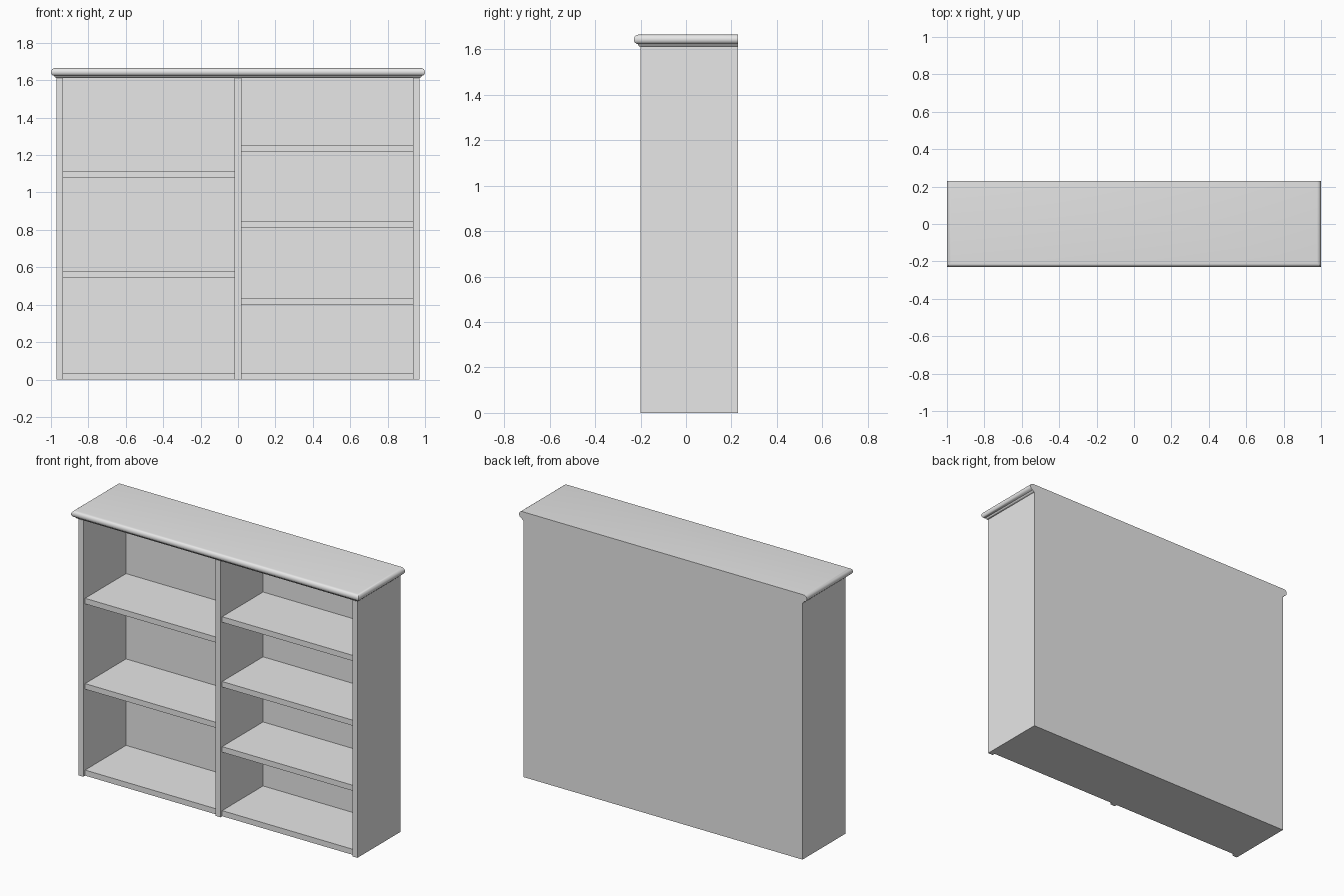
import bpy
import bmesh
from math import radians, sin, cos

cube = bpy.data.objects.get("Cube")
if cube:
    bpy.data.objects.remove(cube, do_unlink=True)

# Overall dimensions
HALF_W = 0.97        # outer half width of the carcass
FRONT, BACK = -0.20, 0.229
THICK = 0.035        # board thickness
PANEL = 0.005        # back panel thickness
SETBACK = 0.018      # shelves sit behind the upright fronts
CEILING, TOP = 1.612, 1.665
OVERHANG = 0.03

paint = bpy.data.materials.new("plain grey")
paint.use_nodes = True
GREY = (0.8, 0.8, 0.8, 1)
paint.diffuse_color = GREY
paint.node_tree.nodes["Principled BSDF"].inputs["Base Color"].default_value = GREY


def add_object(name, bm):
    bmesh.ops.recalc_face_normals(bm, faces=bm.faces)
    mesh = bpy.data.meshes.new(name)
    bm.to_mesh(mesh)
    bm.free()
    mesh.materials.append(paint)
    obj = bpy.data.objects.new(name, mesh)
    bpy.context.collection.objects.link(obj)
    return obj


def board(name, x0, x1, y0, y1, z0, z1):
    bm = bmesh.new()
    bmesh.ops.create_cube(bm, size=1)
    for v in bm.verts:
        v.co = ((x0 + x1) / 2 + v.co.x * (x1 - x0),
                (y0 + y1) / 2 + v.co.y * (y1 - y0),
                (z0 + z1) / 2 + v.co.z * (z1 - z0))
    return add_object(name, bm)


# Uprights and back panel
inner_back = BACK - PANEL
inner_x = HALF_W - THICK
half_t = THICK / 2
board("right_side", -HALF_W, -inner_x, FRONT, inner_back, 0, CEILING)
board("left_side", inner_x, HALF_W, FRONT, inner_back, 0, CEILING)
board("centre_divider", -half_t, half_t, FRONT, inner_back, 0, CEILING)
board("back_panel", -HALF_W, HALF_W, inner_back, BACK, 0, CEILING)

# Shelves, given by the height of their undersides
bays = {"right": (-inner_x, -half_t, (0, 0.543, 1.079)),
        "left": (half_t, inner_x, (0, 0.402, 0.811, 1.218))}
for side, (x0, x1, heights) in bays.items():
    for i, z in enumerate(heights):
        board(f"{side}_shelf_{i + 1}", x0, x1, FRONT + SETBACK, inner_back,
              z, z + THICK)

# Cornice: moulded profile (outward offset, height) run round front and sides
radius = 0.021
profile = [(0, CEILING), (0.006, CEILING + 0.002), (0.010, CEILING + 0.006),
           (0.012, CEILING + 0.011)]
for step in range(9):
    a = radians(-80 + step * 170 / 8)
    profile.append((OVERHANG - radius + radius * cos(a),
                    TOP - radius + radius * sin(a)))

bm = bmesh.new()
rings = []
for out, z in profile:
    x, y = HALF_W + out, FRONT - out
    rings.append([bm.verts.new(p) for p in
                  ((-x, BACK, z), (-x, y, z), (x, y, z), (x, BACK, z))])
for low, high in zip(rings, rings[1:]):
    for i in range(3):
        bm.faces.new((low[i], low[i + 1], high[i + 1], high[i]))
bm.faces.new(rings[0])
bm.faces.new(rings[-1])
bm.faces.new([r[0] for r in rings] + [r[3] for r in reversed(rings)])
cornice = add_object("cornice_top", bm)

bpy.ops.object.select_all(action="DESELECT")
cornice.select_set(True)
bpy.context.view_layer.objects.active = cornice
bpy.ops.object.shade_smooth_by_angle(angle=radians(35))
